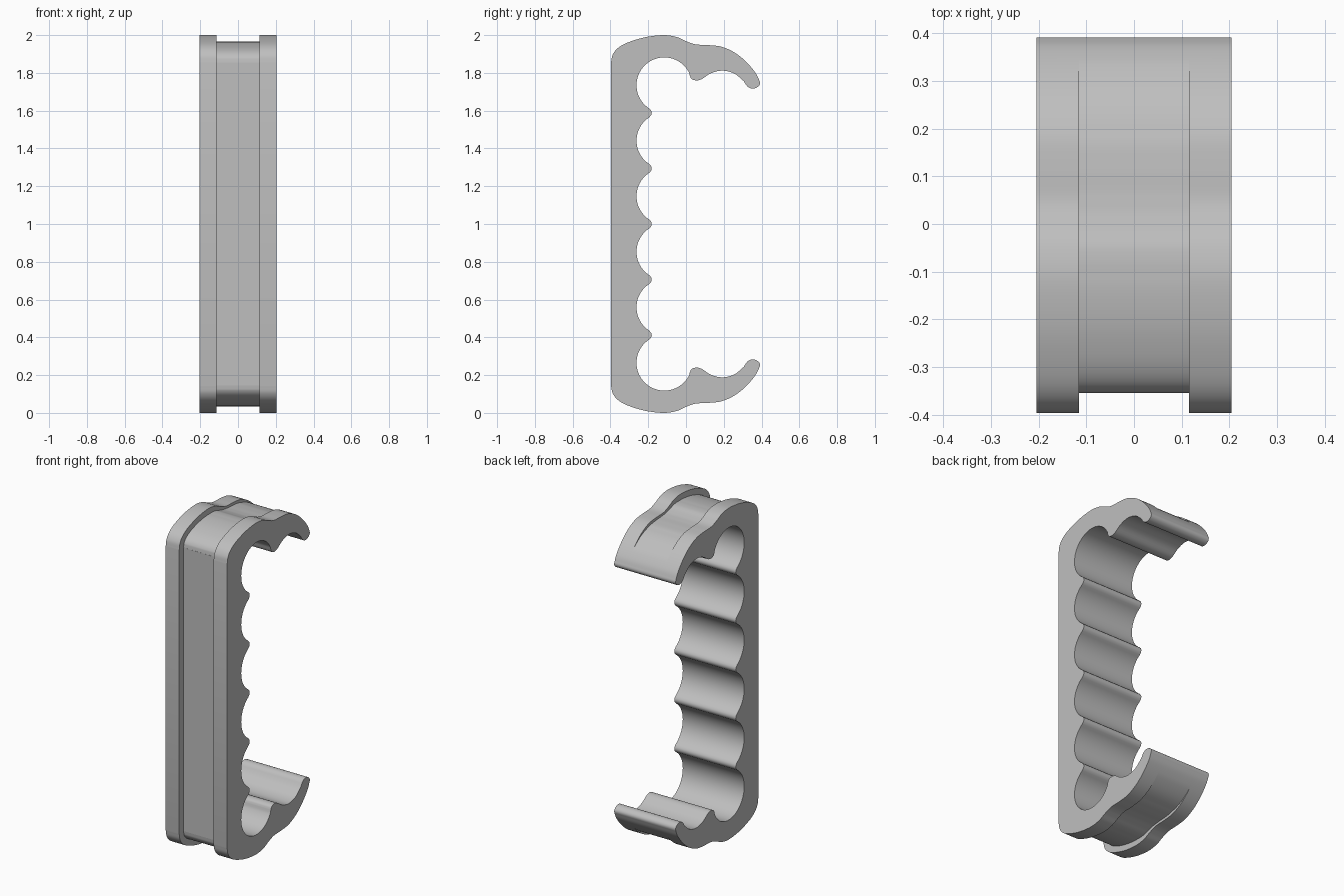
import bpy, bmesh, math
from mathutils import Vector

if "Cube" in bpy.data.objects:
    bpy.data.objects.remove(bpy.data.objects["Cube"])

HALF_W, GROOVE_W = 0.205, 0.115


def spline(pts, n=6):
    """Catmull-Rom curve through the points."""
    p = [Vector(q) for q in pts]
    p = [2 * p[0] - p[1]] + p + [2 * p[-1] - p[-2]]
    out = []
    for i in range(1, len(p) - 2):
        a, b, c, d = p[i - 1:i + 3]
        for k in range(n):
            t = k / n
            out.append(0.5 * (2 * b + (c - a) * t + (2 * a - 5 * b + 4 * c - d) * t ** 2
                              + (3 * b - a - 3 * c + d) * t ** 3))
    return out + [p[-2]]


def arc(cy, cz, r, a0, a1, n):
    return [Vector((cy + r * math.cos(math.radians(a0 + (a1 - a0) * i / n)),
                    cz + r * math.sin(math.radians(a0 + (a1 - a0) * i / n)))) for i in range(n + 1)]


def groove_depth(y):
    """Depth of the outer groove: deep on the spine, fading out near the hook tip."""
    keys = [(-0.4, 0.042), (-0.3, 0.036), (-0.1, 0.035), (0.05, 0.014),
            (0.2, 0.018), (0.34, 0.0), (1, 0.0)]
    for (y0, d0), (y1, d1) in zip(keys, keys[1:]):
        if y <= y1:
            return d0 + (d1 - d0) * (y - y0) / (y1 - y0)
    return 0.0


# Upper outer edge, from the spine over the hump to the hook
outer = spline([(-0.397, 1.855), (-0.388, 1.896), (-0.36, 1.932), (-0.31, 1.96), (-0.22, 1.988),
                (-0.12, 2.0), (-0.05, 1.99), (0.0, 1.968), (0.05, 1.951), (0.12, 1.947),
                (0.19, 1.938), (0.26, 1.906), (0.32, 1.857), (0.37, 1.797), (0.392, 1.75)])

# Rounded hook tip, small finger hollow, tooth
inner = arc(0.354, 1.76, 0.043, -30, -150, 8)
inner += spline([(0.305, 1.757), (0.255, 1.797), (0.19, 1.812), (0.13, 1.797), (0.085, 1.768),
                 (0.055, 1.76), (0.03, 1.768), (0.02, 1.785)], 4)
# Finger scallops down the spine, with rounded teeth between them
inner += arc(-0.115, 1.735, 0.147, 25, 237, 36)
for cz in (1.441, 1.147):
    tooth = cz + 0.147
    inner += [Vector((-0.185, tooth + 0.013)), Vector((-0.181, tooth)), Vector((-0.185, tooth - 0.013))]
    inner += arc(-0.115, cz, 0.147, 123, 237, 20)
inner += [Vector((-0.185, 1.013)), Vector((-0.181, 1.0))]

# Sunken copy of the outer edge
sunk = []
for i, p in enumerate(outer):
    t = (outer[min(i + 1, len(outer) - 1)] - outer[max(i - 1, 0)]).normalized()
    if i == 0:
        t = Vector((0, 1))
    sunk.append(p + Vector((t.y, -t.x)) * groove_depth(p.x))


def closed(upper):
    """Mirror the upper half about mid height."""
    return upper + [Vector((p.x, 2 - p.y)) for p in reversed(upper[:-1])]


full, grooved = closed(outer + inner), closed(sunk + inner)

# Sections across the width, bridged into one solid
sections = [(-HALF_W, full), (-GROOVE_W, full), (-GROOVE_W, grooved),
            (GROOVE_W, grooved), (GROOVE_W, full), (HALF_W, full)]
bm = bmesh.new()
rings = [[bm.verts.new((x, p.x, p.y)) for p in prof] for x, prof in sections]
n = len(full)
for k, (a, b) in enumerate(zip(rings, rings[1:])):
    for i in range(n):
        j = (i + 1) % n
        if k in (1, 3) and (full[i] - grooved[i]).length + (full[j] - grooved[j]).length < 1e-5:
            continue
        bm.faces.new((a[i], a[j], b[j], b[i]))
bm.faces.new(rings[0])
bm.faces.new(rings[-1])
bmesh.ops.remove_doubles(bm, verts=bm.verts, dist=1e-5)
bmesh.ops.triangulate(bm, faces=[f for f in bm.faces if len(f.verts) > 4])
bmesh.ops.recalc_face_normals(bm, faces=bm.faces)

mesh = bpy.data.meshes.new("grip_handle")
bm.to_mesh(mesh)
bm.free()
handle = bpy.data.objects.new("grip_handle", mesh)
bpy.context.collection.objects.link(handle)

grey = bpy.data.materials.new("light grey")
grey.diffuse_color = (0.52, 0.52, 0.52, 1)
grey.use_nodes = True
grey.node_tree.nodes["Principled BSDF"].inputs["Base Color"].default_value = grey.diffuse_color
mesh.materials.append(grey)

bpy.context.view_layer.objects.active = handle
handle.select_set(True)
bpy.ops.object.shade_smooth_by_angle(angle=math.radians(35))
